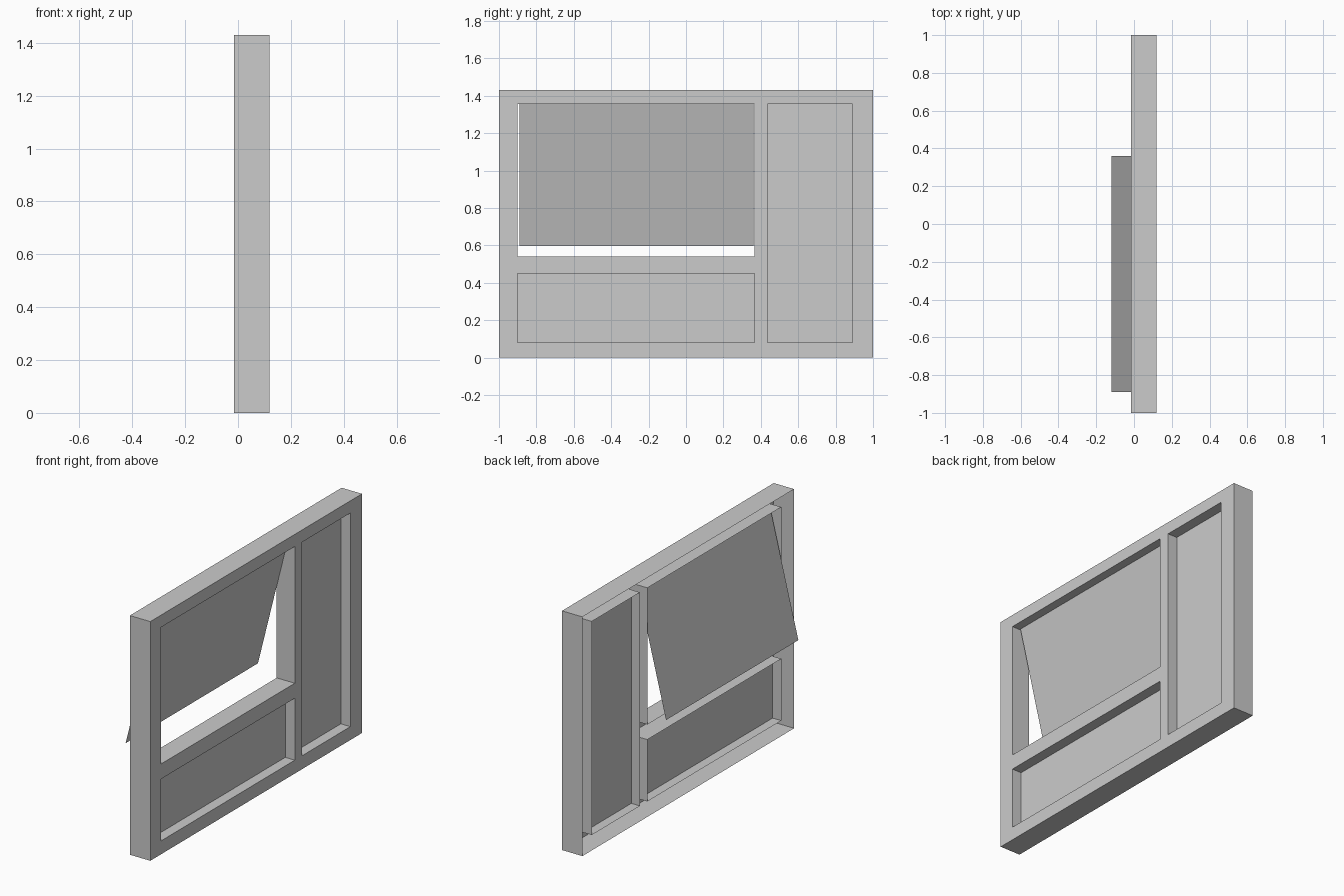
import bpy, bmesh

if "Cube" in bpy.data.objects:
    bpy.data.objects.remove(bpy.data.objects["Cube"])

FRONT, BACK, REVEAL, GLASS = 0.12, -0.015, 0.0, 0.057
OUTER = (-1.0, 1.0, 0.0, 1.43)
# openings as (y0, y1, z0, z1)
VENT = (-0.90, 0.365, 0.54, 1.357)
LOW = (-0.90, 0.365, 0.08, 0.45)
SIDE = (0.435, 0.89, 0.08, 1.357)
OPENINGS = (VENT, LOW, SIDE)


def finish(bm, name):
    me = bpy.data.meshes.new(name)
    bm.to_mesh(me)
    bm.free()
    ob = bpy.data.objects.new(name, me)
    bpy.context.collection.objects.link(ob)
    return ob


def add_quad(bm, pts):
    return bm.faces.new([bm.verts.new(p) for p in pts])


def rim(bm, rect, xa, xb, inward):
    """Four walls running round a rectangle from xa to xb."""
    y0, y1, z0, z1 = rect
    c = [(y0, z0), (y1, z0), (y1, z1), (y0, z1)]
    for (ya, za), (yb, zb) in zip(c, c[1:] + c[:1]):
        pts = [(xa, ya, za), (xb, ya, za), (xb, yb, zb), (xa, yb, zb)]
        add_quad(bm, pts[::-1] if inward else pts)


def sheet(name, y0, y1, bottom, top):
    """Thin pane facing +x; bottom and top are (x, z)."""
    bm = bmesh.new()
    (xb, zb), (xt, zt) = bottom, top
    add_quad(bm, [(xb, y0, zb), (xb, y1, zb), (xt, y1, zt), (xt, y0, zt)])
    return finish(bm, name)


# Frame: pierced front face, outer walls and opening reveals, open at the back
bm = bmesh.new()
ys = sorted({v for r in OPENINGS + (OUTER,) for v in r[:2]})
zs = sorted({v for r in OPENINGS + (OUTER,) for v in r[2:]})
for ya, yb in zip(ys, ys[1:]):
    for za, zb in zip(zs, zs[1:]):
        cy, cz = (ya + yb) / 2, (za + zb) / 2
        if not any(r[0] < cy < r[1] and r[2] < cz < r[3] for r in OPENINGS):
            add_quad(bm, [(FRONT, ya, za), (FRONT, yb, za),
                          (FRONT, yb, zb), (FRONT, ya, zb)])
rim(bm, OUTER, BACK, FRONT, True)
for r in OPENINGS:
    rim(bm, r, REVEAL, FRONT, False)
bmesh.ops.remove_doubles(bm, verts=bm.verts, dist=1e-4)
bmesh.ops.recalc_face_normals(bm, faces=bm.faces)
bm.normal_update()
if sum(f.normal.x * f.calc_area() for f in bm.faces) < 0:
    bmesh.ops.reverse_faces(bm, faces=bm.faces)
finish(bm, "window_frame")

# Fixed panes
for name, r in (("lower_pane", LOW), ("side_pane", SIDE)):
    sheet(name, r[0], r[1], (GLASS, r[2]), (GLASS, r[3]))

# Top-hung pane swung open towards the back
sheet("open_pane", -0.89, 0.36, (-0.12, 0.597), (0.07, 1.355))
